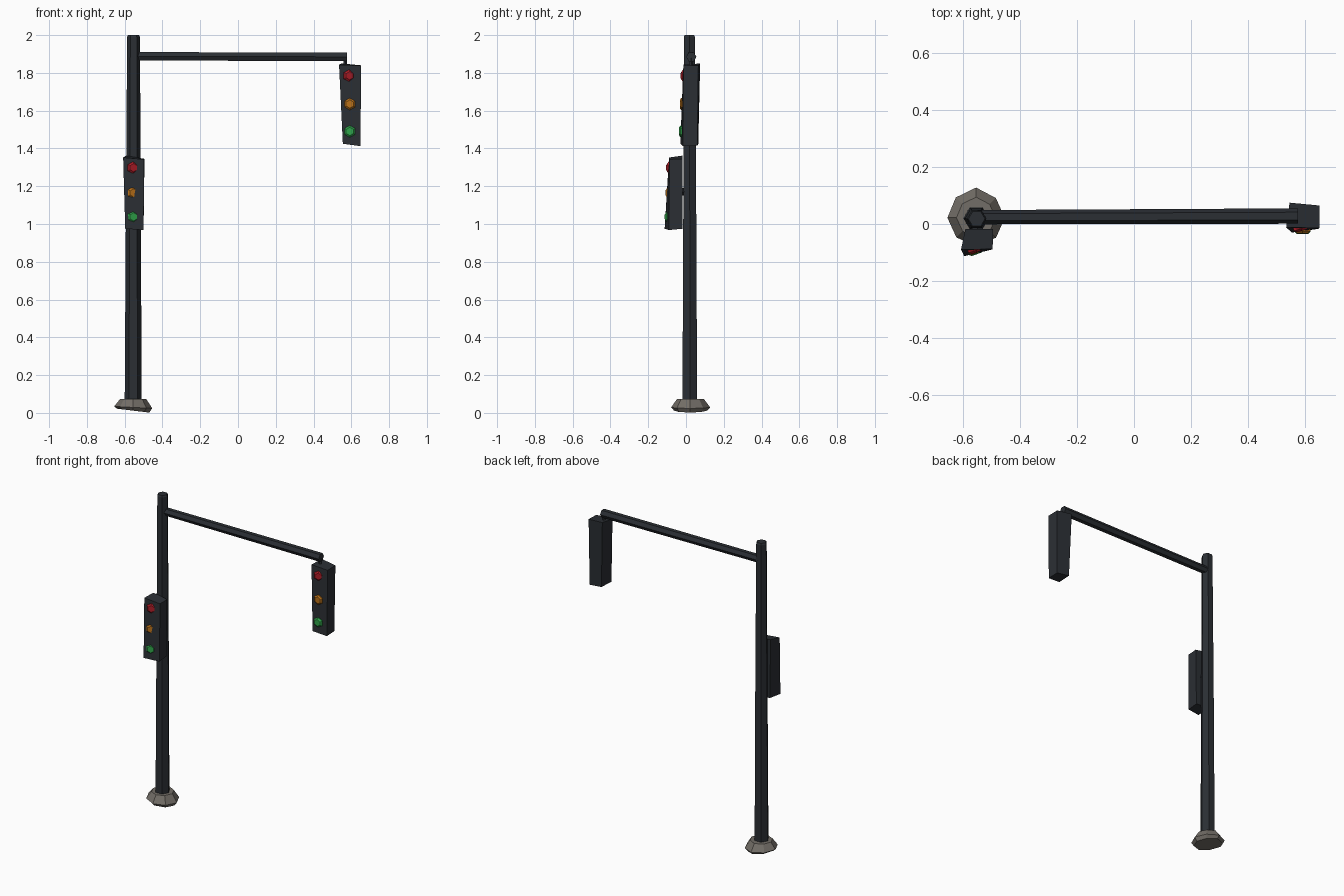
import bpy, bmesh, math
from mathutils import Vector, Matrix

if "Cube" in bpy.data.objects:
    bpy.data.objects.remove(bpy.data.objects["Cube"])


def material(name, rgb):
    m = bpy.data.materials.new(name)
    m.diffuse_color = (*rgb, 1)
    m.use_nodes = True
    m.node_tree.nodes["Principled BSDF"].inputs["Base Color"].default_value = m.diffuse_color
    return m


METAL = material("dark_metal", (0.024, 0.028, 0.034))
STONE = material("concrete", (0.17, 0.155, 0.135))
COLOURS = {"red": material("red_glass", (0.42, 0.012, 0.02)),
           "amber": material("amber_glass", (0.5, 0.17, 0.01)),
           "green": material("green_glass", (0.03, 0.38, 0.07))}


def finish(name, bm, mat):
    bmesh.ops.recalc_face_normals(bm, faces=bm.faces)
    me = bpy.data.meshes.new(name)
    bm.to_mesh(me)
    bm.free()
    me.materials.append(mat)
    ob = bpy.data.objects.new(name, me)
    bpy.context.collection.objects.link(ob)
    return ob


def loft(name, rings, mat):
    """Skin a stack of equal-sized point rings and cap both ends."""
    bm = bmesh.new()
    vs = [[bm.verts.new(p) for p in ring] for ring in rings]
    n = len(vs[0])
    for a, b in zip(vs, vs[1:]):
        for i in range(n):
            bm.faces.new((a[i], a[(i + 1) % n], b[(i + 1) % n], b[i]))
    bm.faces.new(vs[0][::-1])
    bm.faces.new(vs[-1])
    return finish(name, bm, mat)


def ring(centre, radius, u, v, sides=6):
    c, u, v = Vector(centre), Vector(u), Vector(v)
    return [c + radius * (u * math.cos(t) + v * math.sin(t))
            for t in (2 * math.pi * i / sides for i in range(sides))]


X, Y, Z = (1, 0, 0), (0, 1, 0), (0, 0, 1)

# Tapered hexagonal pole with a slightly bevelled cap
loft("pole", [ring((-0.555, 0.02, 0.04), 0.045, X, Y),
              ring((-0.554, 0.02, 1.0), 0.040, X, Y),
              ring((-0.553, 0.018, 1.99), 0.034, X, Y),
              ring((-0.553, 0.018, 2.0), 0.029, X, Y)], METAL)

# Horizontal hexagonal arm
loft("arm", [ring((-0.55, 0.024, 1.888), 0.025, Y, Z),
             ring((0.577, 0.028, 1.885), 0.027, Y, Z)], METAL)

# Short hanger joining the arm to its lamp
loft("hanger", [ring((0.568, 0.028, z), 0.01, X, Y, 4) for z in (1.82, 1.88)], METAL)

# Rough-cut concrete foot, tilted underneath
wobble = [1.0, 0.97, 1.05, 1.0, 1.0, 0.97, 1.0, 0.98]
foot = []
for radius, z, tilt in ((0.085, 0.012, 0.12), (0.101, 0.029, 0.05), (0.069, 0.074, 0.0)):
    pts = ring((0, 0, 0), radius, X, Y, 8)
    foot.append([Vector((-0.555 + p.x * w, 0.022 + p.y * w, z - tilt * p.x))
                 for p, w in zip(pts, wobble)])
loft("foot", foot, STONE)

# Skewed lamp housings: four bottom then four top corners
loft("arm_lamp_housing", [
    [(0.555, -0.030, 1.425), (0.648, -0.017, 1.412), (0.648, 0.060, 1.415), (0.560, 0.065, 1.425)],
    [(0.535, -0.012, 1.843), (0.652, -0.014, 1.838), (0.652, 0.065, 1.84), (0.547, 0.075, 1.850)]], METAL)
loft("pole_lamp_housing", [
    [(-0.597, -0.113, 0.975), (-0.500, -0.090, 0.968), (-0.500, -0.018, 0.975), (-0.588, -0.018, 0.982)],
    [(-0.608, -0.090, 1.352), (-0.497, -0.088, 1.342), (-0.495, -0.018, 1.345), (-0.593, -0.018, 1.362)]], METAL)

# Back bracket holding the lower lamp to the pole
loft("bracket", [ring((-0.55, y, 1.17), 0.02, X, Z, 4) for y in (-0.04, 0.01)], METAL)


def lens(name, centre, colour, yaw):
    """Hexagonal glass; yaw sinks its right half into the housing."""
    c = Vector(centre)
    rot = Matrix.Rotation(yaw, 3, 'Z')
    rings = []
    for depth, r in ((0.012, 0.032), (-0.002, 0.032), (-0.010, 0.022)):
        rings.append([c + rot @ p for p in ring((0, depth, 0), r, Z, X)])
    loft(name, rings, COLOURS[colour])


# Lenses on both lamps
for colour, x, y, z, yaw in (("red", 0.588, -0.014, 1.785, 0.3),
                             ("amber", 0.592, -0.023, 1.635, 0.0),
                             ("green", 0.592, -0.026, 1.490, 0.0)):
    lens("arm_lamp_" + colour, (x, y, z), colour, yaw)
for colour, y, z in (("red", -0.090, 1.298), ("amber", -0.093, 1.165), ("green", -0.097, 1.038)):
    lens("pole_lamp_" + colour, (-0.556, y, z), colour, 0.35)
